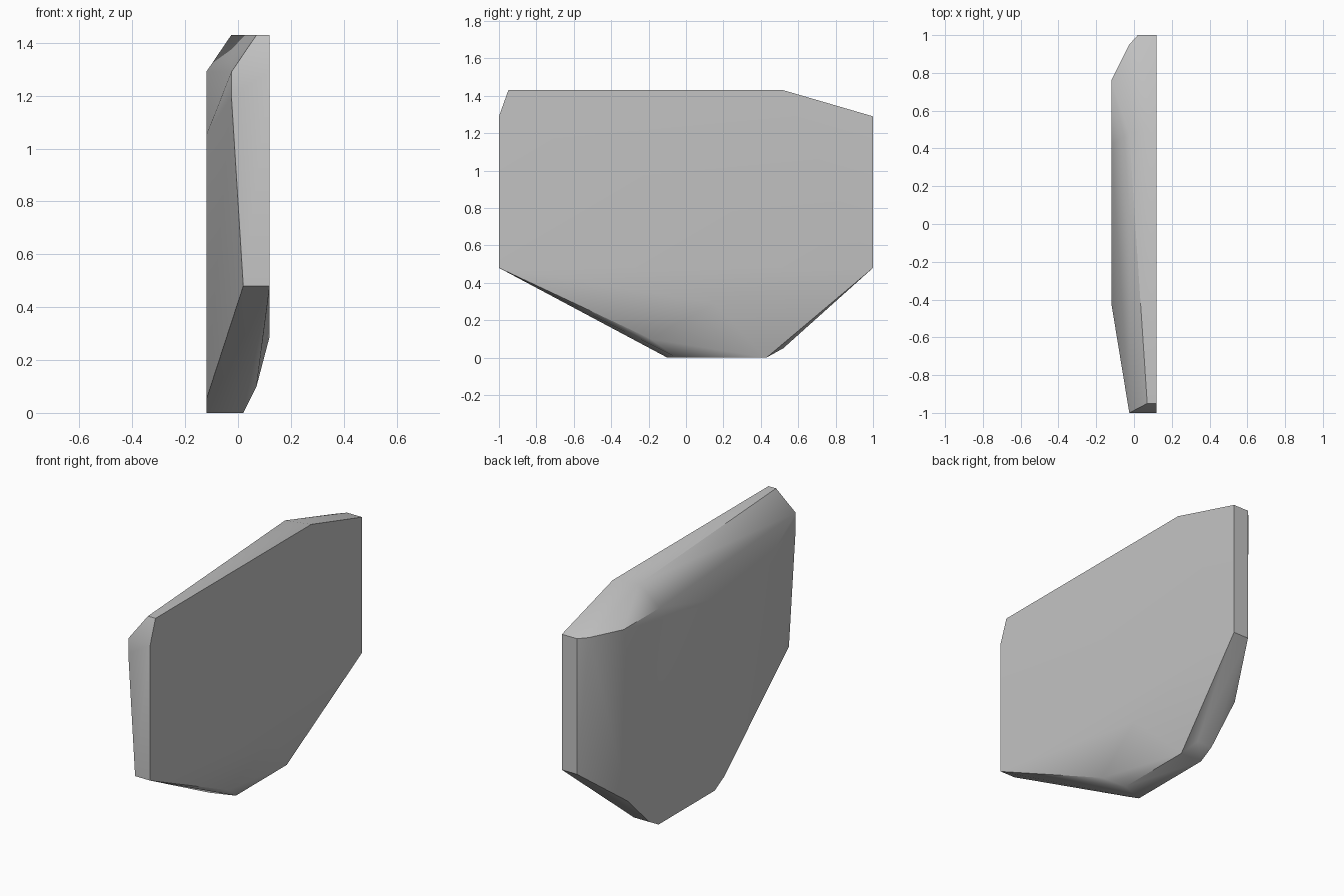
import bpy
import bmesh
import math

# Remove the default cube
default_cube = bpy.data.objects.get("Cube")
if default_cube:
    bpy.data.objects.remove(default_cube, do_unlink=True)

# Shared levels across the thickness (x), length (y) and height (z)
FACE, BACK = 0.12, -0.12
RIDGE, INNER, SHOULDER = -0.025, 0.02, 0.07
FRONT, REAR = -1.0, 1.0
TOP, EAVE, SKIRT, BASE = 1.43, 1.29, 0.48, 0.0


def make_material(name, colour):
    material = bpy.data.materials.new(name)
    material.use_nodes = True
    material.diffuse_color = colour
    shader = material.node_tree.nodes["Principled BSDF"]
    shader.inputs["Base Color"].default_value = colour
    shader.inputs["Roughness"].default_value = 0.9
    return material


def hull_object(name, points, material):
    """Wrap a convex skin around the corner points of a chiselled block."""
    bm = bmesh.new()
    for point in points:
        bm.verts.new(point)
    result = bmesh.ops.convex_hull(bm, input=bm.verts)
    loose = [g for g in result["geom_interior"] if isinstance(g, bmesh.types.BMVert)]
    bmesh.ops.delete(bm, geom=loose, context="VERTS")
    bmesh.ops.dissolve_limit(bm, angle_limit=math.radians(1),
                             verts=bm.verts, edges=bm.edges)
    bmesh.ops.recalc_face_normals(bm, faces=bm.faces)
    mesh = bpy.data.meshes.new(name)
    bm.to_mesh(mesh)
    bm.free()
    mesh.materials.append(material)
    block = bpy.data.objects.new(name, mesh)
    bpy.context.collection.objects.link(block)
    return block


# Broad flat face
broad_face = [
    (FACE, FRONT, SKIRT), (FACE, FRONT, EAVE), (FACE, -0.95, TOP),
    (FACE, 0.52, TOP), (FACE, REAR, EAVE), (FACE, REAR, SKIRT),
    (FACE, 0.15, 0.29),
]

# Chipped edges round the ends and the top
end_chips = [
    (INNER, FRONT, SKIRT), (RIDGE, FRONT, 1.2), (RIDGE, FRONT, EAVE),
    (SHOULDER, -0.95, TOP), (RIDGE, 0.48, TOP),
    (RIDGE, 0.95, EAVE), (INNER, REAR, EAVE), (INNER, REAR, SKIRT),
]

# Narrow foot and its worn lower edge
foot = [
    (SHOULDER, -0.19, 0.1), (INNER, -0.05, BASE), (INNER, 0.43, BASE),
    (BACK, -0.1, BASE), (BACK, 0.43, BASE), (-0.02, 0.52, 0.05),
]

# Smaller back face
back_face = [
    (BACK, -0.19, 0.05), (BACK, 0.52, 0.05), (BACK, 0.72, 0.25),
    (BACK, 0.76, EAVE), (BACK, 0.42, EAVE), (BACK, -0.42, 1.05),
]

stone_grey = make_material("stone grey", (0.55, 0.55, 0.55, 1.0))
slab = hull_object("stone_slab", broad_face + end_chips + foot + back_face, stone_grey)

# Soft shading over gentle bends, crisp along the chiselled edges
bpy.ops.object.select_all(action="DESELECT")
slab.select_set(True)
bpy.context.view_layer.objects.active = slab
bpy.ops.object.shade_smooth_by_angle(angle=math.radians(30))
